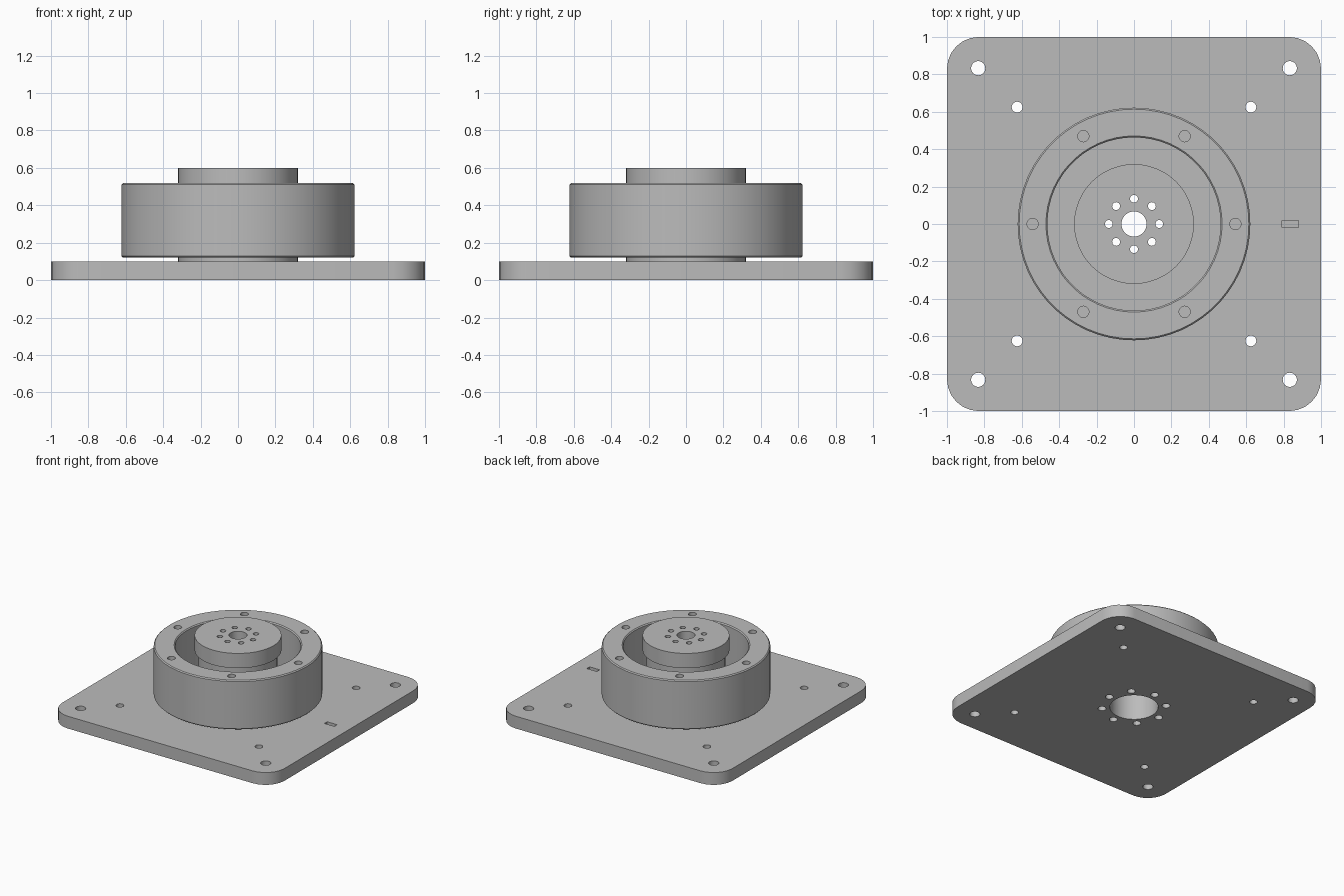
import bpy, bmesh
from math import cos, sin, pi, radians
from mathutils import Matrix

default_cube = bpy.data.objects.get("Cube")
if default_cube:
    bpy.data.objects.remove(default_cube, do_unlink=True)

GREY = (0.5, 0.5, 0.5, 1.0)
metal = bpy.data.materials.new("machined_grey")
metal.use_nodes = True
metal.diffuse_color = GREY
metal.node_tree.nodes["Principled BSDF"].inputs["Base Color"].default_value = GREY


def make_object(name, bm):
    bmesh.ops.recalc_face_normals(bm, faces=bm.faces)
    mesh = bpy.data.meshes.new(name)
    bm.to_mesh(mesh)
    bm.free()
    mesh.materials.append(metal)
    obj = bpy.data.objects.new(name, mesh)
    bpy.context.collection.objects.link(obj)
    return obj


def lathe(name, profile, steps=48):
    """Revolve a closed (radius, height) profile about the z axis."""
    bm = bmesh.new()
    rings = []
    for i in range(steps):
        a = 2 * pi * i / steps
        rings.append([bm.verts.new((r * cos(a), r * sin(a), z)) for r, z in profile])
    n = len(profile)
    for i in range(steps):
        here, there = rings[i], rings[(i + 1) % steps]
        for j in range(n):
            k = (j + 1) % n
            bm.faces.new((here[j], there[j], there[k], here[k]))
    return make_object(name, bm)


def add_drill(bm, x, y, radius, low, high, steps=24):
    bmesh.ops.create_cone(bm, cap_ends=True, segments=steps, radius1=radius,
                          radius2=radius, depth=high - low,
                          matrix=Matrix.Translation((x, y, (low + high) / 2)))


def circle_of(count, radius):
    return [(radius * cos(2 * pi * i / count), radius * sin(2 * pi * i / count))
            for i in range(count)]


def square_of(d):
    return [(sx * d, sy * d) for sx in (-1, 1) for sy in (-1, 1)]


def cut(obj, bm):
    """Subtract the drills from the part, then smooth its round walls."""
    cutter = make_object(obj.name + "_cutter", bm)
    cutter.hide_render = True
    mod = obj.modifiers.new("holes", 'BOOLEAN')
    mod.operation = 'DIFFERENCE'
    mod.solver = 'EXACT'
    mod.object = cutter
    graph = bpy.context.evaluated_depsgraph_get()
    mesh = bpy.data.meshes.new_from_object(obj.evaluated_get(graph))
    obj.modifiers.clear()
    obj.data = mesh
    bpy.data.objects.remove(cutter, do_unlink=True)
    mesh.shade_smooth()
    mesh.set_sharp_from_angle(angle=radians(30))


# Base plate with rounded corners
PLATE_TOP, CORNER = 0.1, 0.17
bm = bmesh.new()
outline = []
for quarter, (sx, sy) in enumerate([(1, 1), (-1, 1), (-1, -1), (1, -1)]):
    for i in range(7):
        a = (quarter + i / 6) * pi / 2
        outline.append(bm.verts.new((sx * (1 - CORNER) + CORNER * cos(a),
                                     sy * (1 - CORNER) + CORNER * sin(a), 0)))
face = bm.faces.new(outline)
wall = bmesh.ops.extrude_face_region(bm, geom=[face])["geom"]
bmesh.ops.translate(bm, vec=(0, 0, PLATE_TOP),
                    verts=[v for v in wall if isinstance(v, bmesh.types.BMVert)])
plate = make_object("base_plate", bm)

# Plate bore, mounting holes, hub screw holes and the index slot
drills = bmesh.new()
add_drill(drills, 0, 0, 0.178, -0.1, 0.2, 48)
for x, y in square_of(0.833):
    add_drill(drills, x, y, 0.038, -0.1, 0.2)
for x, y in square_of(0.625):
    add_drill(drills, x, y, 0.029, -0.1, 0.2)
for x, y in circle_of(8, 0.237):
    add_drill(drills, x, y, 0.03, -0.1, 0.2)
slot = Matrix.Translation((0.835, 0, 0.1)) @ Matrix.Diagonal((0.09, 0.036, 0.1, 1))
bmesh.ops.create_cube(drills, size=1, matrix=slot)
cut(plate, drills)

# Spool-shaped hub with a wide bore below and a narrow one through its cap
hub = lathe("centre_hub", [
    (0.178, 0.1), (0.32, 0.1), (0.32, 0.22), (0.29, 0.22), (0.29, 0.48),
    (0.32, 0.48), (0.32, 0.6), (0.067, 0.6), (0.067, 0.48), (0.178, 0.48)])
drills = bmesh.new()
for x, y in circle_of(8, 0.135):
    add_drill(drills, x, y, 0.021, 0.45, 0.7)
for x, y in circle_of(8, 0.237):
    add_drill(drills, x, y, 0.03, 0.05, 0.2)
cut(hub, drills)

# Outer ring with chamfered rims and six blind screw holes
C = 0.008
ring = lathe("outer_ring", [
    (0.463 + C, 0.12), (0.622 - C, 0.12), (0.622, 0.12 + C), (0.622, 0.52 - C),
    (0.622 - C, 0.52), (0.463 + C, 0.52), (0.463, 0.52 - C), (0.463, 0.12 + C)], 60)
drills = bmesh.new()
for x, y in circle_of(6, 0.542):
    add_drill(drills, x, y, 0.03, 0.4, 0.6)
cut(ring, drills)
